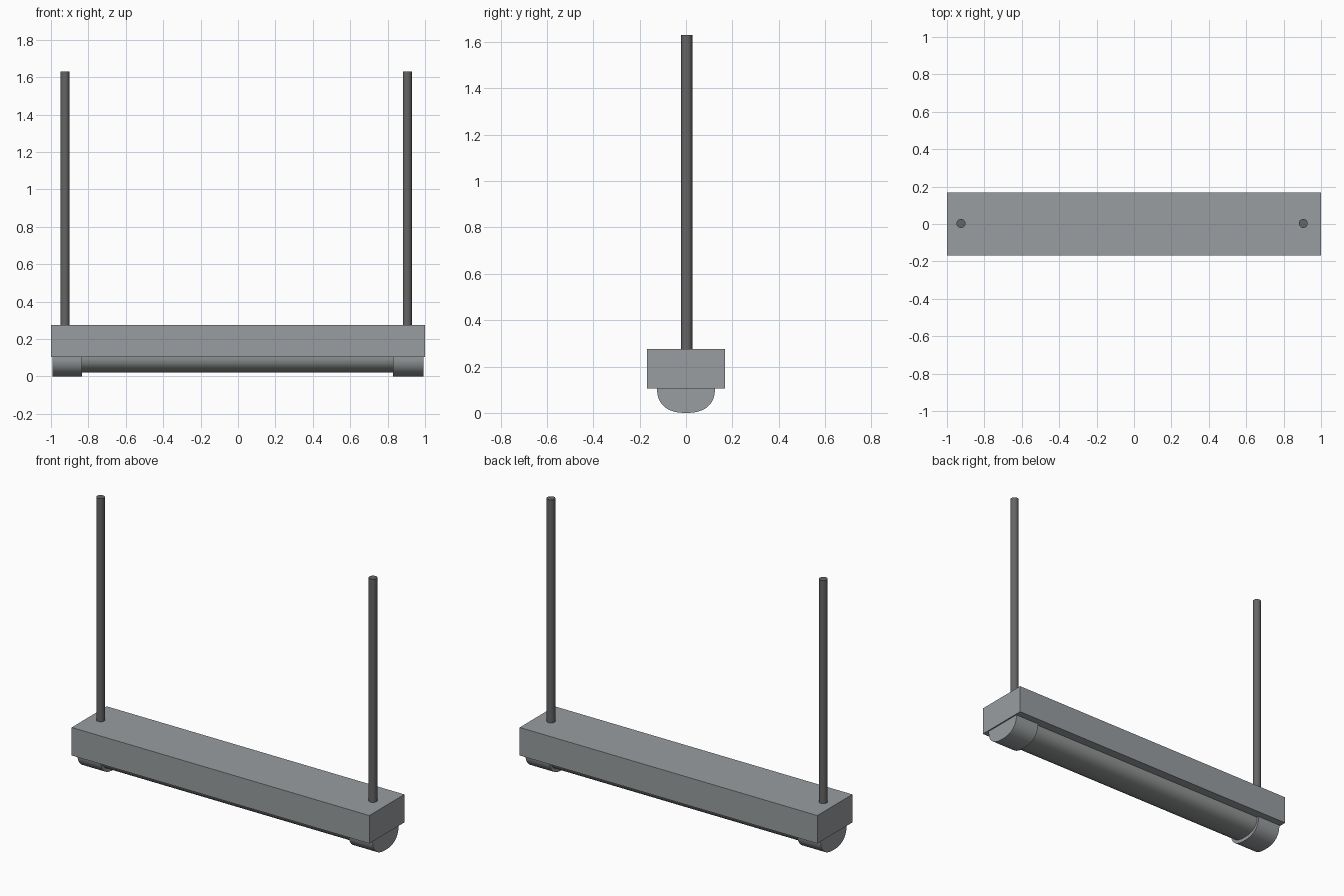
import bpy, bmesh, math
from mathutils import Matrix

if "Cube" in bpy.data.objects:
    bpy.data.objects.remove(bpy.data.objects["Cube"], do_unlink=True)


def material(name, colour):
    m = bpy.data.materials.new(name)
    m.use_nodes = True
    m.diffuse_color = (*colour, 1)
    m.node_tree.nodes["Principled BSDF"].inputs["Base Color"].default_value = (*colour, 1)
    return m


housing_grey = material("housing grey", (0.32, 0.34, 0.35))
diffuser_grey = material("diffuser grey", (0.29, 0.31, 0.30))
rod_grey = material("dark rod grey", (0.13, 0.13, 0.13))


def finish(name, bm, mat, smooth=False):
    bmesh.ops.recalc_face_normals(bm, faces=bm.faces)
    mesh = bpy.data.meshes.new(name)
    bm.to_mesh(mesh)
    bm.free()
    mesh.materials.append(mat)
    ob = bpy.data.objects.new(name, mesh)
    bpy.context.collection.objects.link(ob)
    if smooth:
        bpy.ops.object.select_all(action='DESELECT')
        ob.select_set(True)
        bpy.context.view_layer.objects.active = ob
        bpy.ops.object.shade_smooth_by_angle(angle=math.radians(35))
    return ob


def trough(name, x0, x1, half_width, top, bottom, mat, power=2.4, steps=32):
    """Rounded half-profile hanging below the housing, extruded along x."""
    bm = bmesh.new()
    ring = []
    for i in range(steps + 1):
        a = math.pi * i / steps
        c, s = math.cos(a), math.sin(a)
        y = half_width * math.copysign(abs(c) ** (2 / power), c)
        z = top - (top - bottom) * abs(s) ** (2 / power)
        ring.append(bm.verts.new((x0, y, z)))
    face = bm.faces.new(ring)
    out = bmesh.ops.extrude_face_region(bm, geom=[face])
    moved = [v for v in out["geom"] if isinstance(v, bmesh.types.BMVert)]
    bmesh.ops.translate(bm, verts=moved, vec=(x1 - x0, 0, 0))
    if face.is_valid is False or len(bm.faces) < steps + 3:
        bm.faces.new(ring)
    return finish(name, bm, mat, True)


# Box housing
bm = bmesh.new()
bmesh.ops.create_cube(bm, size=1, matrix=Matrix.Translation((0, 0, 0.19)) @ Matrix.Diagonal((2, 0.336, 0.17, 1)))
finish("housing", bm, housing_grey)

# Diffuser and its end caps
trough("diffuser", -0.84, 0.84, 0.113, 0.107, 0.022, diffuser_grey)
trough("right_end_cap", -0.992, -0.835, 0.125, 0.107, 0, housing_grey)
trough("left_end_cap", 0.83, 0.992, 0.125, 0.107, 0, housing_grey)

# Hanging rods
for name, x in (("right_rod", -0.925), ("left_rod", 0.905)):
    bm = bmesh.new()
    bmesh.ops.create_cone(bm, cap_ends=True, segments=24, radius1=0.024, radius2=0.024,
                          depth=1.365, matrix=Matrix.Translation((x, 0.003, 0.9475)))
    finish(name, bm, rod_grey, True)
